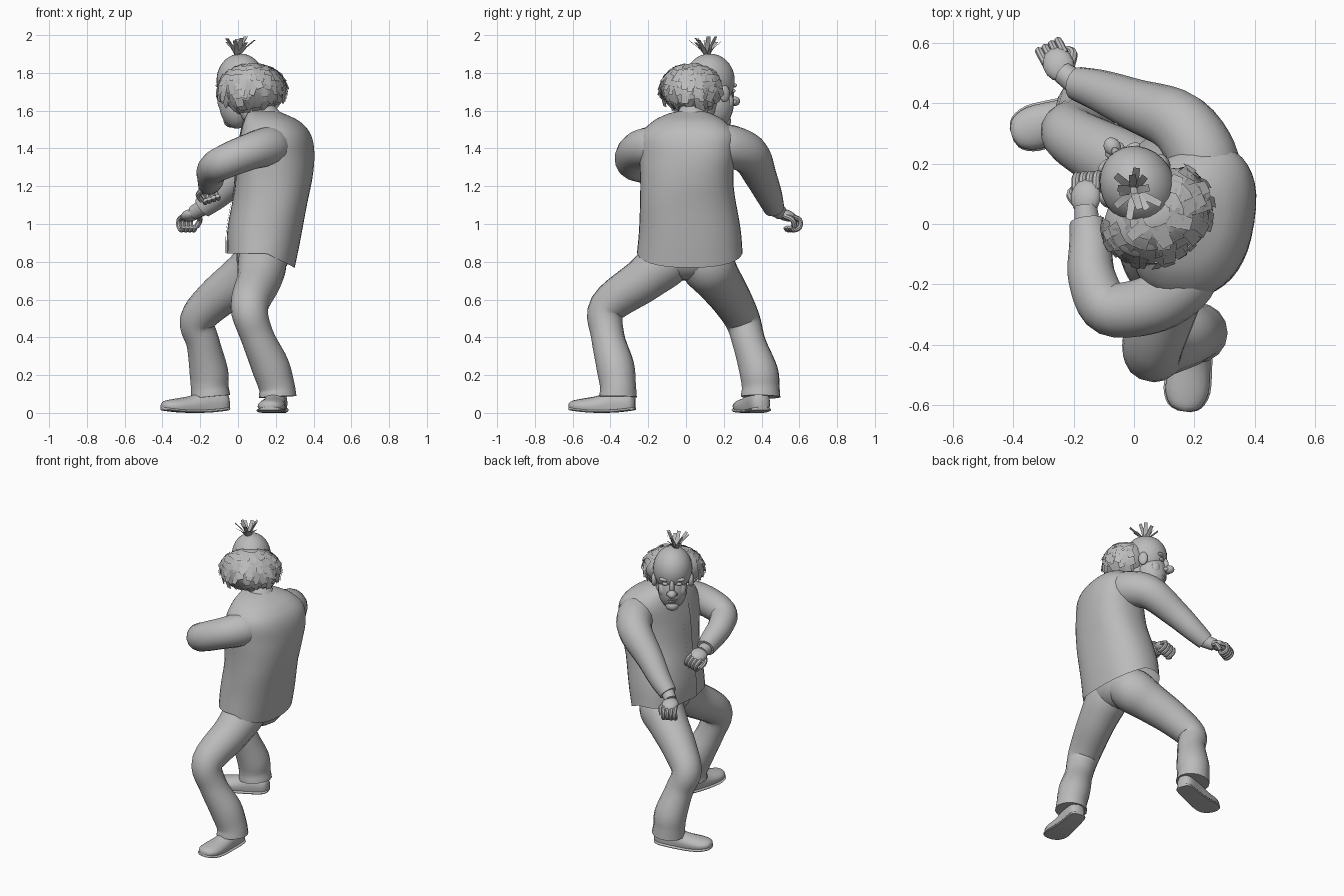
import bpy, bmesh, random
from math import sin, cos, pi, radians
from mathutils import Vector as V, Matrix

if "Cube" in bpy.data.objects:
    bpy.data.objects.remove(bpy.data.objects["Cube"])
random.seed(4)
parts = []

grey = bpy.data.materials.new("plain grey")
grey.use_nodes = True
tone = (0.5, 0.5, 0.5, 1)
grey.diffuse_color = tone
grey.node_tree.nodes["Principled BSDF"].inputs["Base Color"].default_value = tone


def finish(name, bm, fix=True):
    if fix:
        bmesh.ops.recalc_face_normals(bm, faces=bm.faces)
    me = bpy.data.meshes.new(name)
    bm.to_mesh(me)
    bm.free()
    me.materials.append(grey)
    ob = bpy.data.objects.new(name, me)
    bpy.context.collection.objects.link(ob)
    parts.append(ob)
    return ob


def loft(name, rings, caps=(True, True), closed=True):
    bm = bmesh.new()
    rows = [[bm.verts.new(p) for p in ring] for ring in rings]
    n = len(rows[0])
    for a, b in zip(rows, rows[1:]):
        for i in range(n if closed else n - 1):
            j = (i + 1) % n
            bm.faces.new((a[i], a[j], b[j], b[i]))
    for row, cap in zip((rows[0], rows[-1]), caps):
        if cap:
            bm.faces.new(row)
    return finish(name, bm)


def spline(keys, steps=5):
    """Smooth interpolation through key tuples of any length."""
    k = [V(p) for p in keys]
    k = [2 * k[0] - k[1]] + k + [2 * k[-1] - k[-2]]
    out = []
    for a, b, c, d in zip(k, k[1:], k[2:], k[3:]):
        for s in range(steps):
            t = s / steps
            out.append(b + (c - a) * t / 2 + (2 * a - 5 * b + 4 * c - d) * t * t / 2
                       + (3 * b - a - 3 * c + d) * t ** 3 / 2)
    return out + [k[-2]]


def tube(name, keys, sides=16, caps=(True, True), steps=5):
    """Limb through (x, y, z, radius) keys."""
    path = spline(keys, steps)
    pts = [V(p[:3]) for p in path]
    rings, u = [], None
    for i, p in enumerate(pts):
        d = (pts[min(i + 1, len(pts) - 1)] - pts[max(i - 1, 0)]).normalized()
        u = d.orthogonal() if u is None else u - d * u.dot(d)
        u.normalize()
        w = d.cross(u)
        rings.append([p + path[i][3] * (u * cos(a) + w * sin(a))
                      for a in (2 * pi * k / sides for k in range(sides))])
    return loft(name, rings, caps)


def blob(name, loc, size, frame=Matrix(), seg=20):
    bm = bmesh.new()
    bmesh.ops.create_uvsphere(bm, u_segments=seg, v_segments=seg * 2 // 3, radius=1)
    bm.transform(frame @ Matrix.Translation(loc) @ Matrix.Diagonal((*size, 1)))
    return finish(name, bm)


# Jacket: centre x, centre y, z, half depth, half width; twisted at the shoulders, hem low behind
body = spline([(.12, .02, .845, .18, .28), (.14, .02, .98, .195, .268),
               (.185, .005, 1.2, .2, .247), (.2, .005, 1.36, .198, .252),
               (.2, .01, 1.47, .18, .25), (.18, .015, 1.54, .145, .195),
               (.15, .02, 1.58, .1, .125), (.13, .03, 1.6, .07, .06)])


def jacket_point(r, a, grow=0.0):
    c, s = cos(a), sin(a)
    x = (r[3] + grow) * abs(c) ** .85 * (1 if c > 0 else -1)
    y = (r[4] + grow) * abs(s) ** .85 * (1 if s > 0 else -1)
    drop = max(0, 1.1 - r[2]) * 2 * max(0, x - .03)
    twist = .16 * min(1, max(0, r[2] - 1.1) * 4)
    return V((r[0] + x + twist * y, r[1] + y, r[2] - drop))


loft("jacket", [[jacket_point(r, 2 * pi * k / 40) for k in range(40)] for r in body],
     (False, True))
loft("jacket_front_edge", [[jacket_point(r, pi + k * .06, .006) for k in range(-1, 3)]
                           for r in body[:-8]], (False, False), False)
tube("collar", [(.145, .035, 1.54, .095), (.125, .045, 1.575, .088), (.11, .06, 1.6, .078)],
     20, (False, False))
tube("neck", [(.14, .04, 1.52, .075), (.08, .08, 1.6, .07), (.03, .12, 1.68, .07)])

# Trousers
blob("trouser_seat", (.13, .01, .83), (.14, .2, .13))
tube("left_trouser_leg", [(.14, .02, .87, .1), (.13, -.1, .8, .13), (.11, -.23, .7, .118),
                          (.06, -.415, .56, .1), (.1, -.415, .41, .088), (.17, -.375, .25, .1),
                          (.205, -.36, .14, .095), (.21, -.36, .085, .1)])
tube("right_trouser_leg", [(.15, .02, .87, .1), (.11, .11, .78, .14), (.01, .17, .7, .125),
                           (-.12, .24, .6, .108), (-.215, .3, .49, .094),
                           (-.185, .335, .37, .088), (-.155, .385, .22, .102),
                           (-.15, .395, .14, .1), (-.145, .395, .085, .105)])

# Sleeves with rounded shoulders inside the jacket, wrists and hands
tube("left_sleeve", [(.21, -.07, 1.4, .02), (.2, -.1, 1.4, .08), (.17, -.18, 1.41, .105),
                     (.07, -.262, 1.385, .098), (-.08, -.28, 1.325, .09),
                     (-.138, -.18, 1.285, .08), (-.145, -.07, 1.235, .07),
                     (-.155, .01, 1.21, .058)])
tube("right_sleeve", [(.22, .09, 1.39, .02), (.225, .12, 1.4, .09), (.235, .2, 1.415, .115),
                      (.155, .33, 1.37, .107), (0, .395, 1.25, .086),
                      (-.11, .44, 1.15, .07), (-.19, .465, 1.085, .056)])
tube("left_wrist", [(-.155, 0, 1.21, .044), (-.16, .06, 1.2, .038)], 12)
tube("right_wrist", [(-.18, .46, 1.09, .044), (-.235, .5, 1.06, .038)], 12)


def hand(side, wrist, d, n, thumb):
    d = V(d).normalized()
    n = V(n)
    n = (n - d * n.dot(d)).normalized()
    s = d.cross(n)
    at = lambda f, w, c: V(wrist) + d * f + s * w + n * c
    frame = Matrix.Translation(at(.045, 0, 0)) @ Matrix((s, d, n)).transposed().to_4x4()
    blob(side + "_palm", (0, 0, 0), (.052, .06, .03), frame, 14)
    curl = [(.07, 0), (.115, .005), (.125, .04), (.1, .065), (.08, .055)]
    for i in range(4):
        w = (i - 1.5) * .024
        tube(f"{side}_finger_{i}", [(*at(f, w, c), .0135) for f, c in curl], 8, steps=3)
    tube(side + "_thumb", [(*at(f, thumb * w, c), .0145) for f, w, c in
                           ((.02, .03, .01), (.06, .06, .02), (.09, .05, .05))], 8, steps=3)


hand("left", (-.16, .045, 1.205), (0, .95, -.2), (.3, 0, -.9), 1)
hand("right", (-.23, .49, 1.06), (-.45, .85, -.3), (.1, -.2, -1), -1)


# Shoes with soles: forward distance, half width, height
def shoe(side, heel, toe):
    heel, f = V((*heel, 0)), V((*toe, 0)) - V((*heel, 0))
    unit = f.normalized()
    across = V((-unit.y, unit.x, 0))
    last = spline([(0, .025, .07), (.08, .052, .11), (.35, .058, .12), (.55, .066, .092),
                   (.8, .072, .07), (.95, .05, .052), (1, .015, .035)], 3)

    def ring(t, w, h, low):
        angles = [2 * pi * k / 16 for k in range(16)]
        lift = .015 * (2 * t - 1) ** 2
        return [heel + f * t + across * w * cos(a)
                + V((0, 0, lift + low + (h - low) * max(0, sin(a) * .7 + .3))) for a in angles]
    loft(side + "_shoe", [ring(*r, .012) for r in last])
    loft(side + "_sole", [ring(r[0], r[1] + .006, .022, 0) for r in last])


shoe("left", (.215, -.27), (.165, -.62))
shoe("right", (-.05, .405), (-.405, .295))

# Head, facing along local -y
head = Matrix.Translation((.01, .13, 1.7)) @ Matrix.Rotation(radians(213), 4, "Z")
blob("cranium", (0, .005, .06), (.122, .137, .142), head, 28)
blob("face", (0, -.03, -.06), (.092, .1, .135), head, 24)
blob("chin", (0, -.085, -.155), (.042, .036, .034), head)
blob("nose_bridge", (0, -.12, -.015), (.016, .026, .05), head)
blob("nose_tip", (0, -.15, -.05), (.028, .032, .026), head)
blob("upper_lip", (0, -.113, -.101), (.034, .016, .009), head)
blob("lower_lip", (0, -.11, -.116), (.028, .016, .009), head)
for side, s in (("left", 1), ("right", -1)):
    blob(side + "_eye", (s * .042, -.112, .005), (.02, .013, .011), head)
    blob(side + "_brow", (s * .045, -.108, .034), (.036, .019, .013), head)
    blob(side + "_cheek", (s * .045, -.075, -.055), (.042, .034, .05), head)
    blob(side + "_nostril", (s * .02, -.135, -.055), (.015, .018, .014), head)
    blob(side + "_ear", (s * .115, -.015, -.01), (.018, .03, .045), head)

# Hair: soft mass round the back, covered in broad flat locks
centre, size = V((0, .12, .025)), V((.185, .148, .122))
blob("hair_mass", centre, size, head)


def lock(bm, p, along, out, length, width, bend):
    side = along.cross(out).normalized() * width / 2
    row = None
    for t in (0, .5, 1):
        q = p + along * length * t + out * bend * t * t
        new = [bm.verts.new(head @ (q + side * k * (1 - .2 * t))) for k in (-1, 1)]
        if row:
            bm.faces.new((row[0], row[1], new[1], new[0]))
        row = new


bm = bmesh.new()
for row in range(9):
    lat = radians(76 - row * 15)
    count = int(10 + 12 * cos(lat))
    for k in range(count):
        az = radians(-120 + 240 * (k + random.random() * .7) / count)
        out = V((sin(az) * cos(lat), cos(az) * cos(lat), sin(lat)))
        down = V((sin(az) * sin(lat), cos(az) * sin(lat), -cos(lat)))
        p = centre + V(a * b for a, b in zip(out, size)) * 1.04
        turn = Matrix.Rotation(random.uniform(-.4, .4), 3, out)
        lock(bm, p, turn @ down, out, random.uniform(.06, .09),
             random.uniform(.035, .055), random.uniform(-.035, 0))
finish("hair_locks", bm, False)

# Tuft on the crown
bm = bmesh.new()
for k in range(12):
    a = 2 * pi * k / 12 + random.random() * .4
    out = V((cos(a), sin(a), 0))
    rise = (out * random.uniform(.1, .8) + V((0, 0, 1))).normalized()
    lock(bm, V((.02, .01, .195)) + out * .01, rise, out, random.uniform(.07, .105), .028, .03)
finish("crown_tuft", bm, False)

# Smooth shading that keeps edges
bpy.ops.object.select_all(action="DESELECT")
for ob in parts:
    ob.select_set(True)
bpy.context.view_layer.objects.active = parts[0]
bpy.ops.object.shade_smooth_by_angle(angle=radians(40))
